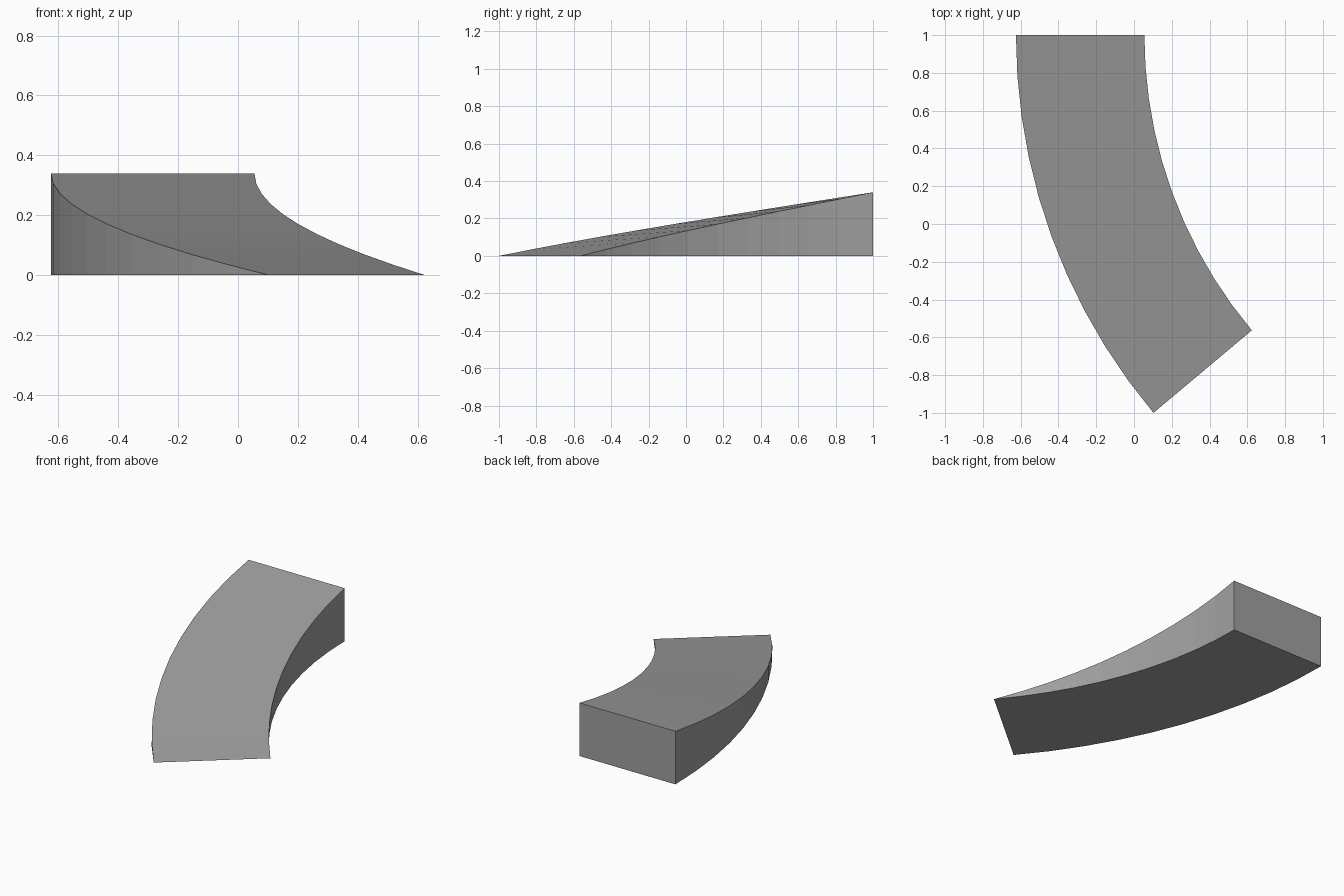
import bpy, bmesh, math

cube = bpy.data.objects.get("Cube")
if cube:
    bpy.data.objects.remove(cube, do_unlink=True)

SWEEP = math.radians(40)
STEPS = 10
OUTER = 2 / math.sin(SWEEP)
INNER = OUTER - 0.68
HEIGHT = 0.34
CENTRE_X = OUTER - 0.625

# Plain grey surface
grey = bpy.data.materials.new("grey")
grey.use_nodes = True
colour = (0.35, 0.35, 0.35, 1)
grey.diffuse_color = colour
grey.node_tree.nodes["Principled BSDF"].inputs["Base Color"].default_value = colour


def cross_section(bm, step):
    """Corners at one angle: outer floor, inner floor, inner top, outer top."""
    t = step / STEPS
    a = SWEEP * t
    top = HEIGHT * (1 - t)
    corners = ((OUTER, 0), (INNER, 0), (INNER, top), (OUTER, top))
    return [bm.verts.new((CENTRE_X - r * math.cos(a), 1 - r * math.sin(a), z))
            for r, z in corners]


# Curved ramp: the section sweeps round the arc while its top falls to the floor
bm = bmesh.new()
sections = [cross_section(bm, i) for i in range(STEPS + 1)]
bm.faces.new(sections[0])
for a, b in zip(sections, sections[1:]):
    for i in range(4):
        j = (i + 1) % 4
        bm.faces.new((a[i], a[j], b[j], b[i]))

# Close the thin front edge
bmesh.ops.remove_doubles(bm, verts=bm.verts, dist=0.0001)
bmesh.ops.recalc_face_normals(bm, faces=bm.faces)

mesh = bpy.data.meshes.new("curved_ramp")
bm.to_mesh(mesh)
bm.free()
mesh.materials.append(grey)
ramp = bpy.data.objects.new("curved_ramp", mesh)
bpy.context.collection.objects.link(ramp)
